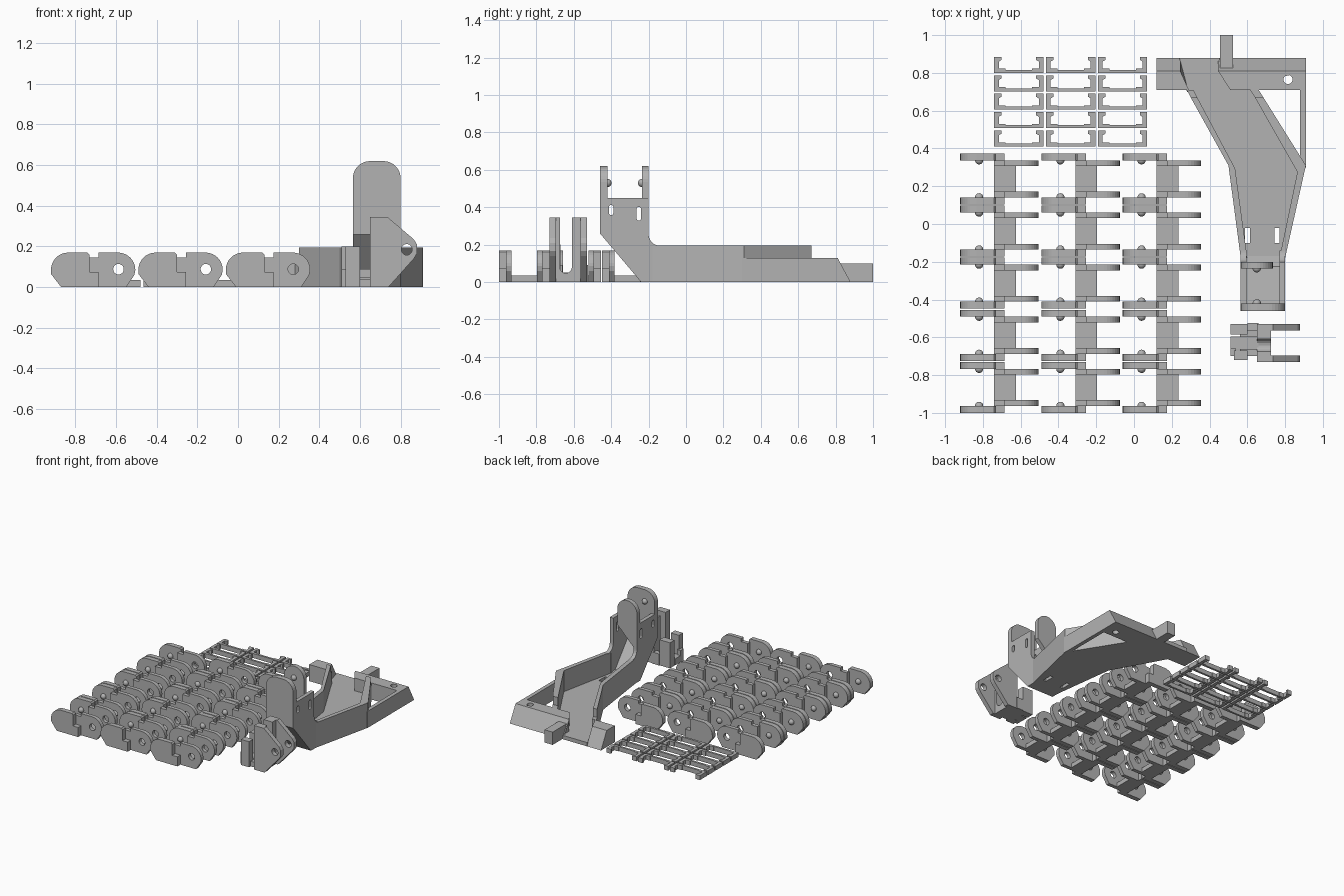
import bpy, bmesh
from math import sin, cos, pi, radians
from mathutils import Vector

if "Cube" in bpy.data.objects:
    bpy.data.objects.remove(bpy.data.objects["Cube"])

grey = bpy.data.materials.new("plain grey")
grey.use_nodes = True
grey.diffuse_color = (0.45, 0.45, 0.45, 1)
grey.node_tree.nodes["Principled BSDF"].inputs["Base Color"].default_value = grey.diffuse_color

PLANES = {"xy": lambda u, v, w: (u, v, w),
          "xz": lambda u, v, w: (u, w, v),
          "yz": lambda u, v, w: (w, u, v)}


def arc(cx, cy, r, start, end, n=8):
    steps = [radians(start + (end - start) * i / n) for i in range(n + 1)]
    return [(cx + r * cos(t), cy + r * sin(t)) for t in steps]


def circle(cx, cy, r):
    return arc(cx, cy, r, 0, 360, 20)[:-1]


def pill(cx, cy, r, half):
    return arc(cx, cy + half, r, 0, 180) + arc(cx, cy - half, r, 180, 360)


def rect(x0, x1, y0, y1):
    return [(x0, y0), (x1, y0), (x1, y1), (x0, y1)]


def slab(name, plane, outline, low, high, holes=()):
    """Extrude an outline with holes between two depths on a plane."""
    curve = bpy.data.curves.new(name, "CURVE")
    curve.dimensions = "2D"
    curve.fill_mode = "BOTH"
    curve.extrude = (high - low) / 2
    for loop in [outline, *holes]:
        spline = curve.splines.new("POLY")
        spline.points.add(len(loop) - 1)
        for point, (u, v) in zip(spline.points, loop):
            point.co = (u, v, 0, 1)
        spline.use_cyclic_u = True
    temp = bpy.data.objects.new(name, curve)
    mesh = bpy.data.meshes.new_from_object(temp)
    bpy.data.objects.remove(temp)
    bpy.data.curves.remove(curve)
    for v in mesh.vertices:
        v.co = PLANES[plane](v.co.x, v.co.y, v.co.z + (low + high) / 2)
    return finish(name, mesh)


def finish(name, mesh):
    bm = bmesh.new()
    bm.from_mesh(mesh)
    bmesh.ops.remove_doubles(bm, verts=bm.verts, dist=0.0001)
    bmesh.ops.recalc_face_normals(bm, faces=bm.faces)
    bm.to_mesh(mesh)
    bm.free()
    mesh.materials.clear()
    mesh.materials.append(grey)
    for poly in mesh.polygons:
        poly.use_smooth = False
    obj = bpy.data.objects.new(name, mesh)
    bpy.context.collection.objects.link(obj)
    return obj


def box(name, x0, x1, y0, y1, z0, z1):
    return slab(name, "xy", rect(x0, x1, y0, y1), z0, z1)


def pin(name, place, r=0.022):
    bm = bmesh.new()
    bmesh.ops.create_uvsphere(bm, u_segments=14, v_segments=8, radius=r)
    bmesh.ops.translate(bm, verts=bm.verts, vec=Vector(place))
    mesh = bpy.data.meshes.new(name)
    bm.to_mesh(mesh)
    bm.free()
    obj = finish(name, mesh)
    for poly in mesh.polygons:
        poly.use_smooth = True
    return obj


def join(name, parts):
    with bpy.context.temp_override(active_object=parts[0], selected_editable_objects=parts):
        bpy.ops.object.join()
    parts[0].name = name
    return parts[0]


def grid(obj, x, y, dx, dy):
    """Lay out three columns and five rows sharing one mesh."""
    for col in range(3):
        for row in range(5):
            item = obj if col == row == 0 else obj.copy()
            if item is not obj:
                bpy.context.collection.objects.link(item)
            item.location = (x + col * dx, y + row * dy, 0)


# Chain links: offset plates, floor and snap pins
outer = [(0.05, 0), (0, 0.065)] + arc(0.085, 0.085, 0.085, 180, 90) + [
    (0.18, 0.17), (0.19, 0.16), (0.19, 0.075), (0.235, 0.075), (0.235, 0)]
inner = [(0.18, 0), (0.18, 0.145), (0.235, 0.145), (0.235, 0.17)] + \
    arc(0.33, 0.085, 0.085, 90, 0) + [(0.41, 0.06), (0.37, 0)]
width, thick, step = 0.27, 0.037, 0.03
parts = [box("link_floor", 0.18, 0.295, thick, width - thick, 0, 0.035)]
for side in (0, 1):
    def span(a, b):
        return (width - b, width - a) if side else (a, b)
    parts.append(slab("outer_plate", "xz", outer, *span(0, thick)))
    parts.append(slab("inner_plate", "xz", inner, *span(thick, thick + step),
                      [circle(0.332, 0.088, 0.026)]))
    parts.append(pin("snap_pin", (0.1, span(thick, 0)[0] if not side else width - thick, 0.088)))
grid(join("chain_link", parts), -0.92, -1.0, 0.43, 0.276)

# Retaining clips: bar with hooked arms
half = [(0, 0), (0, 0.085), (0.038, 0.085), (0.038, 0.068), (0.024, 0.06),
        (0.024, 0.022), (0.06, 0.022), (0.06, 0.016)]
clip = slab("clip", "xy", half + [(0.26 - x, y) for x, y in half[::-1]], 0, 0.035)
grid(clip, -0.74, 0.41, 0.275, 0.0975)

# Bracket trough: floor, side walls and thin brace
left_out = [(0.28, 0.71), (0.30, 0.67), (0.50, 0.31), (0.565, -0.18)]
left_in = [(0.315, 0.71), (0.335, 0.67), (0.535, 0.295), (0.60, -0.18)]
right_out = [(0.66, 0.71), (0.685, 0.67), (0.91, 0.31), (0.80, -0.18)]
right_in = [(0.615, 0.71), (0.64, 0.67), (0.865, 0.275), (0.77, -0.18)]
slab("trough_floor", "xy", left_out + right_out[::-1], 0, 0.03,
     [rect(x, x + 0.025, -0.1, -0.02) for x in (0.588, 0.745)])
for side, out, inn in (("left", right_out, right_in), ("right", left_out, left_in)):
    slab(side + "_trough_wall", "xy", out[1:] + inn[:0:-1], 0, 0.195)
    slab(side + "_wall_end", "xy", out[:2] + inn[1::-1], 0, 0.13)
box("outer_brace", 0.88, 0.91, 0.30, 0.72, 0, 0.13)

# Mounting bar with a sloped back and a channel between its blocks


def bar_block(name, outline, holes=()):
    obj = slab(name, "xy", outline, 0, 0.13, holes)
    for v in obj.data.vertices:
        if v.co.z > 0.1 and v.co.y > 0.81:
            v.co.y = 0.81
    return obj


bar_block("bar_right_block", [(0.12, 0.71), (0.29, 0.71), (0.245, 0.88), (0.12, 0.88)])
bar_block("bar_left_block", [(0.51, 0.71), (0.91, 0.71), (0.91, 0.88), (0.445, 0.88)],
          [circle(0.815, 0.765, 0.024)])
slab("channel_floor", "xy", [(0.28, 0.70), (0.52, 0.70), (0.45, 0.88), (0.24, 0.88)], 0, 0.03)
box("rear_post", 0.455, 0.525, 0.80, 1.0, 0, 0.1)

# Rising neck: cheeks, sloped floor and pivot lugs
cheek = [(-0.17, 0), (-0.24, 0), (-0.46, 0.26), (-0.46, 0.45), (-0.2, 0.45)] + \
    arc(-0.14, 0.255, 0.06, 180, 270) + [(-0.14, 0.19), (-0.17, 0.19)]
for name, x in (("right_cheek", 0.565), ("left_cheek", 0.77)):
    slab(name, "yz", cheek, x, x + 0.03,
         [pill(-0.4, 0.385, 0.012, 0.015), pill(-0.252, 0.365, 0.012, 0.025)])
slab("neck_floor", "yz", [(-0.17, 0), (-0.24, 0), (-0.46, 0.26), (-0.42, 0.28),
                          (-0.225, 0.04), (-0.17, 0.03)], 0.565, 0.80)
slab("front_lug", "xz", [(0.565, 0.26), (0.80, 0.26)] + arc(0.715, 0.535, 0.085, 0, 90)
     + arc(0.65, 0.535, 0.085, 90, 180), -0.46, -0.42)
slab("rear_lug", "xz", [(0.565, 0.25), (0.595, 0.27), (0.735, 0.41)]
     + arc(0.65, 0.535, 0.085, 0, 180, 16), -0.235, -0.2)
pin("front_lug_pin", (0.65, -0.42, 0.53))
pin("rear_lug_pin", (0.65, -0.235, 0.53))

# End connector: two ears, slotted web and clamp posts
ear = [(0.65, 0), (0.65, 0.345), (0.735, 0.345), (0.865, 0.235), (0.88, 0.21),
       (0.88, 0.165), (0.865, 0.14), (0.74, 0)]
for name, y in (("rear_ear", -0.565), ("front_ear", -0.73)):
    slab(name, "xz", ear, y, y + 0.035, [circle(0.83, 0.185, 0.027)])
slab("slotted_web", "yz", [(-0.72, 0), (-0.54, 0), (-0.54, 0.345), (-0.61, 0.345)]
     + arc(-0.6425, 0.08, 0.0325, 0, -180) + [(-0.675, 0.345), (-0.72, 0.345)], 0.65, 0.725)
box("connector_base", 0.51, 0.66, -0.665, -0.595, 0, 0.05)
box("rear_clamp_post", 0.51, 0.60, -0.585, -0.53, 0, 0.2)
box("rear_clamp_foot", 0.60, 0.66, -0.565, -0.525, 0, 0.09)
box("front_clamp_post", 0.53, 0.60, -0.72, -0.67, 0, 0.2)
box("front_clamp_lip", 0.51, 0.54, -0.70, -0.66, 0, 0.09)
box("clamp_bridge", 0.56, 0.66, -0.70, -0.55, 0, 0.04)
